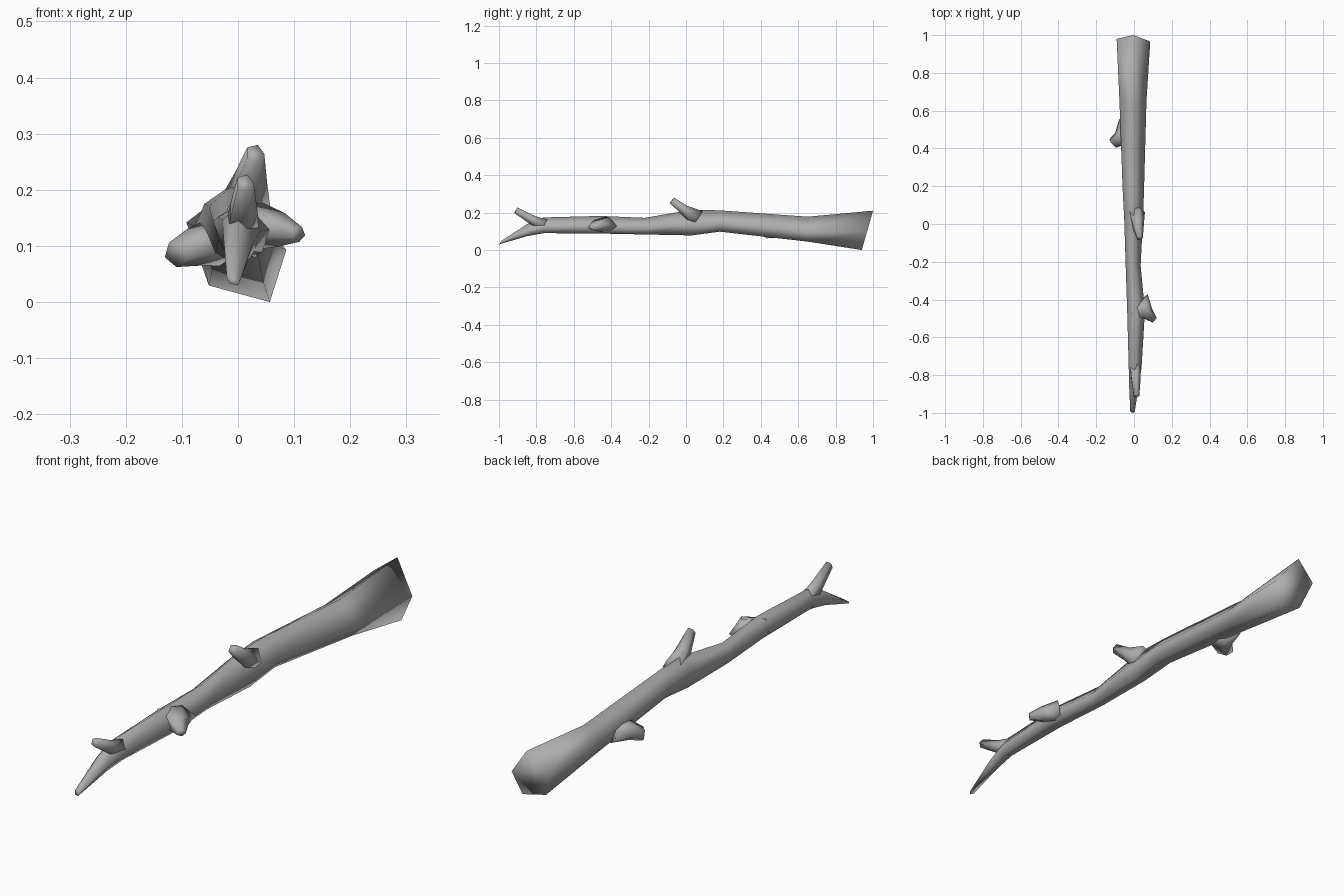
import bpy, bmesh
from math import cos, sin, tau
from mathutils import Vector

cube = bpy.data.objects.get("Cube")
if cube:
    bpy.data.objects.remove(cube)

bark = bpy.data.materials.new("grey bark")
bark.use_nodes = True
colour = (0.42, 0.42, 0.42, 1)
bark.diffuse_color = colour
bark.node_tree.nodes["Principled BSDF"].inputs["Base Color"].default_value = colour


def loft(name, rings):
    """Skin a list of equal point rings, cap both ends and shade smooth."""
    bm = bmesh.new()
    loops = [[bm.verts.new(p) for p in ring] for ring in rings]
    n = len(loops[0])
    for a, b in zip(loops, loops[1:]):
        for i in range(n):
            j = (i + 1) % n
            bm.faces.new((a[i], a[j], b[j], b[i]))
    bm.faces.new(loops[0])
    bm.faces.new(loops[-1])
    bmesh.ops.recalc_face_normals(bm, faces=bm.faces)
    for f in bm.faces:
        f.smooth = True
    mesh = bpy.data.meshes.new(name)
    bm.to_mesh(mesh)
    bm.free()
    mesh.materials.append(bark)
    obj = bpy.data.objects.new(name, mesh)
    bpy.context.collection.objects.link(obj)
    return obj


def stub(name, stations, wide, sides=5):
    """Tapered twig; each station is centre, half width along 'wide', half depth."""
    axis = (Vector(stations[-1][0]) - Vector(stations[0][0])).normalized()
    u = Vector(wide)
    u = (u - axis * u.dot(axis)).normalized()
    v = axis.cross(u)
    angles = [tau * i / sides for i in range(sides)]
    return loft(name, [[Vector(c) + u * (a * cos(t)) + v * (b * sin(t)) for t in angles]
                       for c, a, b in stations])


# Trunk: uneven five-sided section fitted to y, left, right, bottom, top
section = [(0, 1), (1, -0.12), (0.67, -1), (-0.55, -0.72), (-1, 0.35)]
spans = [
    (0.94, -0.092, 0.086, 0.0, 0.21),
    (0.65, -0.077, 0.066, 0.045, 0.178),
    (0.18, -0.06, 0.053, 0.098, 0.212),
    (0.03, -0.052, 0.048, 0.078, 0.215),
    (-0.22, -0.044, 0.035, 0.083, 0.172),
    (-0.46, -0.036, 0.058, 0.088, 0.182),
    (-0.76, -0.028, 0.04, 0.09, 0.174),
    (-0.85, -0.026, 0.026, 0.074, 0.138),
    (-0.985, -0.02, 0.004, 0.03, 0.05),
]
rings = []
for k, (y, x0, x1, z0, z1) in enumerate(spans):
    slant = 0.03 if k == 0 else 0      # the thick end is cut at an angle
    rings.append([Vector(((x0 + x1) / 2 + px * (x1 - x0) / 2,
                          y + slant * (pz + 1),
                          (z0 + z1) / 2 + pz * (z1 - z0) / 2)) for px, pz in section])
for p in rings[-1]:
    p.y -= 0.75 * (0.05 - p.z)
loft("trunk", rings)

# Upper prong of the fork
stub("upper_prong", [((0.005, -0.74, 0.125), 0.032, 0.038),
                     ((0.008, -0.82, 0.16), 0.027, 0.026),
                     ((0.012, -0.91, 0.212), 0.016, 0.018)], (1, 0, 0))

# Broken side twigs
stub("top_twig", [((0.012, 0.06, 0.17), 0.046, 0.05),
                  ((0.02, -0.01, 0.215), 0.032, 0.028),
                  ((0.03, -0.075, 0.265), 0.017, 0.02)], (1, 0, 0))
stub("right_twig", [((-0.03, 0.5, 0.11), 0.075, 0.045),
                    ((-0.072, 0.45, 0.1), 0.043, 0.036),
                    ((-0.11, 0.425, 0.086), 0.032, 0.024)], (0, 1, 0))
stub("left_twig", [((0.02, -0.43, 0.138), 0.08, 0.045),
                   ((0.07, -0.475, 0.13), 0.038, 0.032),
                   ((0.108, -0.51, 0.121), 0.018, 0.014)], (0, 1, 0))
